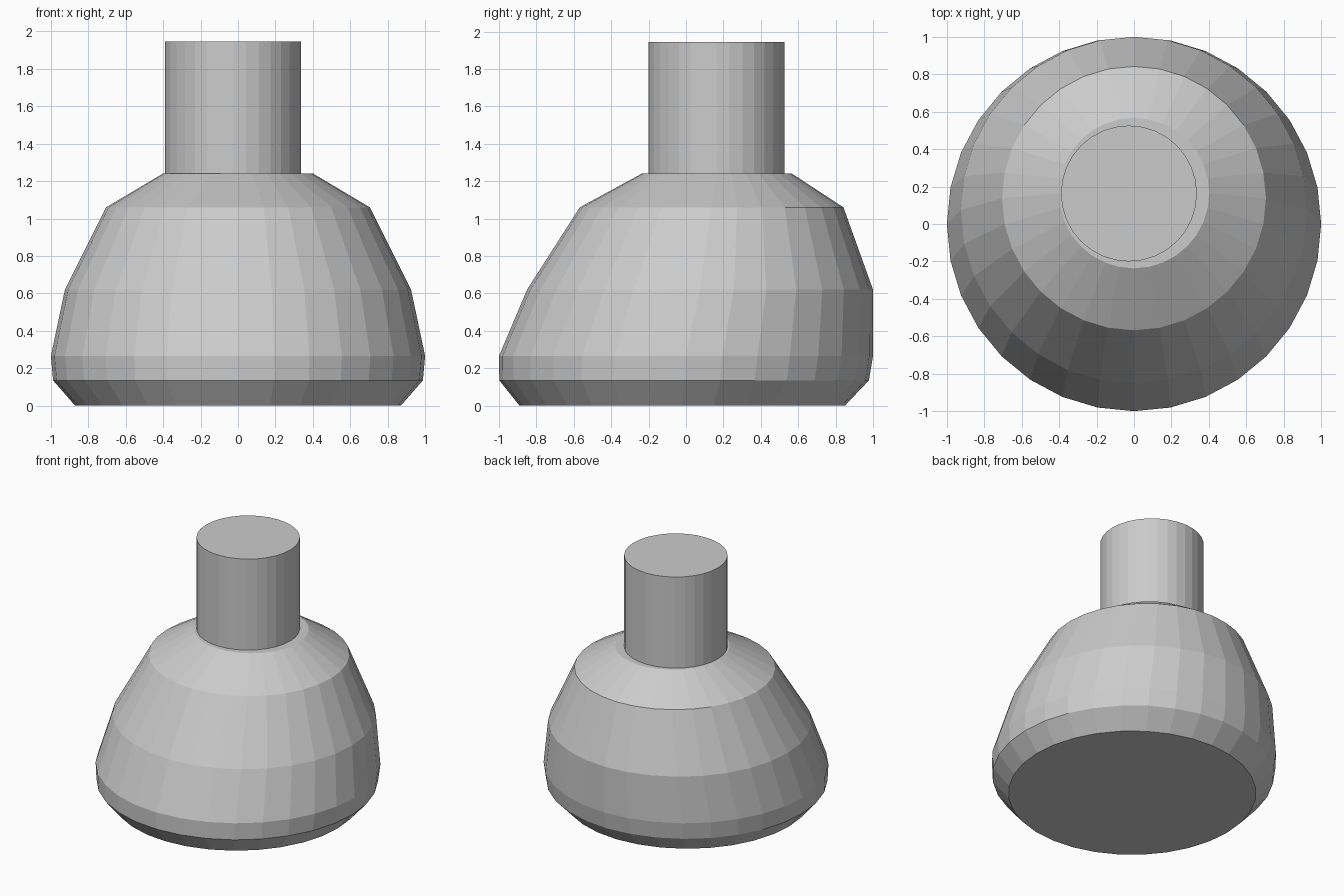
import bpy
import bmesh
from math import cos, sin, pi

SIDES = 32

cube = bpy.data.objects.get("Cube")
if cube:
    bpy.data.objects.remove(cube, do_unlink=True)

grey = bpy.data.materials.new("light_grey")
grey.use_nodes = True
colour = (0.6, 0.6, 0.6, 1)
grey.diffuse_color = colour
grey.node_tree.nodes["Principled BSDF"].inputs["Base Color"].default_value = colour


def loft(name, rings):
    """Skin a stack of circles (x, y, z, radius), capped at both ends."""
    bm = bmesh.new()
    loops = []
    for x, y, z, r in rings:
        angles = [2 * pi * i / SIDES for i in range(SIDES)]
        loops.append([bm.verts.new((x + r * cos(a), y + r * sin(a), z)) for a in angles])
    for low, high in zip(loops, loops[1:]):
        for i in range(SIDES):
            j = (i + 1) % SIDES
            bm.faces.new((low[i], low[j], high[j], high[i]))
    bm.faces.new(loops[0][::-1])
    bm.faces.new(loops[-1])
    mesh = bpy.data.meshes.new(name)
    bm.to_mesh(mesh)
    bm.free()
    mesh.materials.append(grey)
    obj = bpy.data.objects.new(name, mesh)
    bpy.context.collection.objects.link(obj)
    return obj


# Faceted body whose rings drift towards the back as they rise
loft("body", [
    (0, -0.02, 0, 0.87),
    (0, -0.01, 0.135, 0.988),
    (0, 0, 0.265, 1.0),
    (0, 0.075, 0.62, 0.925),
    (0, 0.137, 1.06, 0.705),
    (0, 0.165, 1.24, 0.402),
])

# Straight neck, slightly off centre on the shoulder
loft("neck", [(-0.027, 0.163, 1.2, 0.363), (-0.027, 0.163, 1.945, 0.363)])
